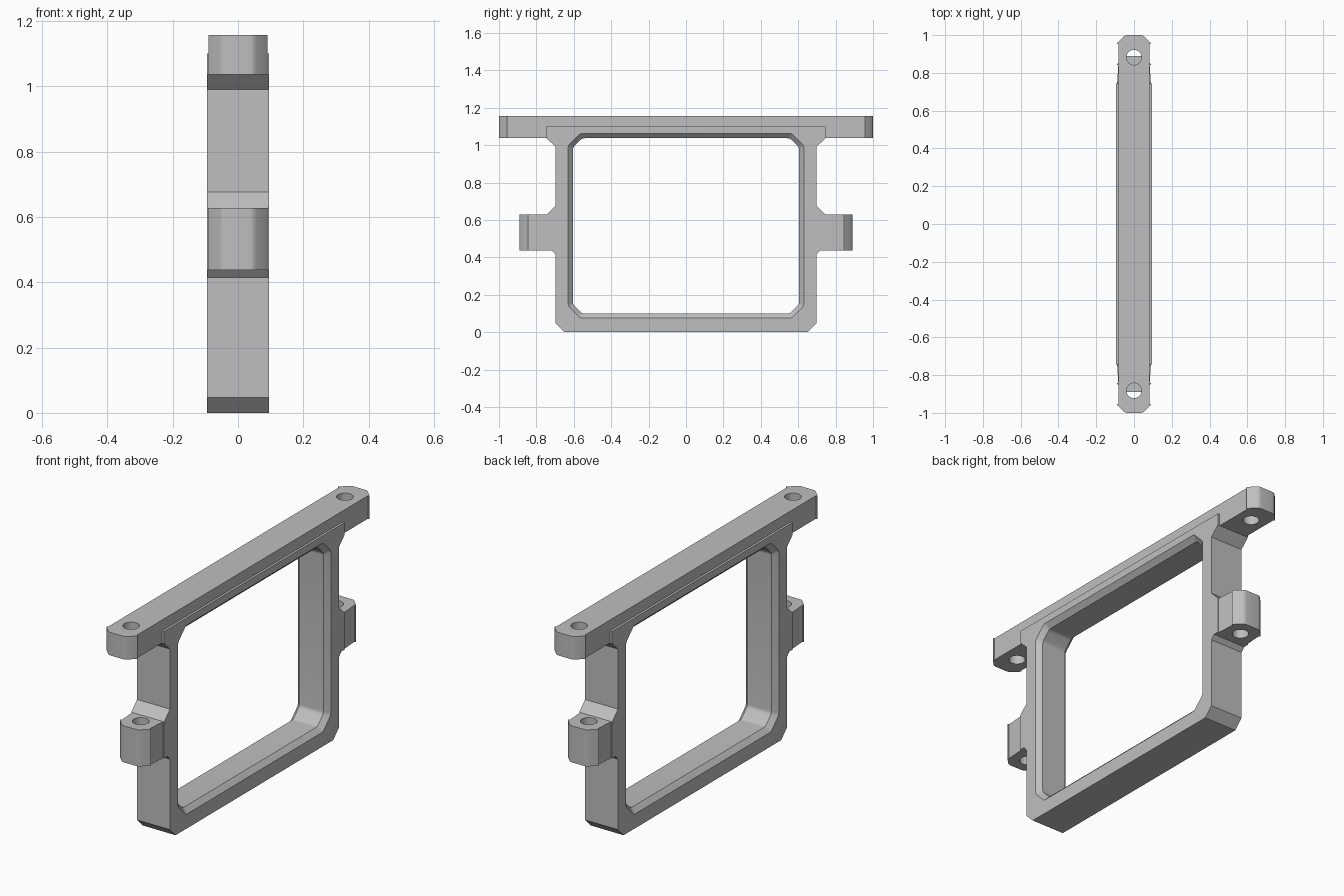
import bpy, bmesh
from mathutils import Vector

if "Cube" in bpy.data.objects:
    bpy.data.objects.remove(bpy.data.objects["Cube"])

HALF = 0.095            # half thickness of the bracket
BAR_LOW, BAR_TOP = 1.037, 1.157
LUG_LOW, LUG_TOP = 0.437, 0.628

grey = bpy.data.materials.new("plain grey")
grey.use_nodes = True
grey.diffuse_color = (0.52, 0.52, 0.52, 1)
grey.node_tree.nodes["Principled BSDF"].inputs["Base Color"].default_value = grey.diffuse_color


def soften(points, size=0.012, steps=3):
    """Round every corner of a closed outline slightly."""
    out = []
    for i, p in enumerate(points):
        p, a, b = Vector(p), Vector(points[i - 1]), Vector(points[(i + 1) % len(points)])
        start = p + (a - p).normalized() * min(size, (a - p).length * 0.4)
        end = p + (b - p).normalized() * min(size, (b - p).length * 0.4)
        for s in range(steps + 1):
            t = s / steps
            out.append(start * (1 - t) ** 2 + p * 2 * t * (1 - t) + end * t * t)
    return out


def loft(name, sections):
    """Solid through a list of closed sections with equal point counts."""
    bm = bmesh.new()
    loops = [[bm.verts.new(p) for p in sec] for sec in sections]
    for low, high in zip(loops, loops[1:]):
        for i in range(len(low)):
            j = (i + 1) % len(low)
            bm.faces.new((low[i], low[j], high[j], high[i]))
    bm.faces.new(loops[0][::-1])
    bm.faces.new(loops[-1])
    bmesh.ops.recalc_face_normals(bm, faces=bm.faces)
    mesh = bpy.data.meshes.new(name)
    bm.to_mesh(mesh)
    bm.free()
    mesh.materials.append(grey)
    obj = bpy.data.objects.new(name, mesh)
    bpy.context.collection.objects.link(obj)
    return obj


def plan_plate(name, y_in, y_out, low, high):
    """Plate seen from above, with clipped corners at its outer end."""
    c = 0.048
    tip = soften([(HALF, y_out - c), (HALF - c, y_out), (c - HALF, y_out), (-HALF, y_out - c)])
    # keep the inner end square; a full bar mirrors the tip instead
    if y_in < 0:
        pts = [(x, y) for x, y in tip] + [(-x, -y) for x, y in tip]
    else:
        pts = [(HALF, y_in)] + [(x, y) for x, y in tip] + [(-HALF, y_in)]
    return loft(name, [[(x, y, z) for x, y in pts] for z in (low, high)])


def opening(grow):
    """Window outline with clipped corners, offset outward by grow."""
    y, low, high, c = 0.605 + grow, 0.1 - grow, 1.037 + grow, 0.05 + 0.586 * grow
    return soften([(y, low + c), (y, high - c), (y - c, high), (c - y, high),
                   (-y, high - c), (-y, low + c), (c - y, low), (y - c, low)])


def combine(target, tool, operation):
    mod = target.modifiers.new(operation.title(), "BOOLEAN")
    mod.operation, mod.object, mod.solver = operation, tool, "EXACT"
    bpy.context.view_layer.objects.active = target
    bpy.ops.object.modifier_apply(modifier=mod.name)
    bpy.data.objects.remove(tool)


# Upright frame with gussets below the bar and above the lugs
side = [(0.65, 0), (0.697, 0.047), (0.697, 0.415), (0.717, LUG_LOW), (0.745, LUG_LOW),
        (0.745, LUG_TOP), (0.697, 0.676), (0.697, 0.99), (0.745, BAR_LOW), (0.745, 1.1)]
outline = side + [(-y, z) for y, z in reversed(side)]
frame = loft("bracket_frame", [[(x, y, z) for y, z in outline] for x in (-HALF, HALF)])

# Top bar and the two side lugs
combine(frame, plan_plate("top_bar", -1, 1, BAR_LOW, BAR_TOP), "UNION")
for sign in (1, -1):
    lug = plan_plate("side_lug", 0.66, 0.89, LUG_LOW, LUG_TOP)
    if sign < 0:
        for v in lug.data.vertices:
            v.co.x, v.co.y = -v.co.x, -v.co.y
    combine(frame, lug, "UNION")

# Window with a bevelled rim on both faces
stations = [(-0.12, 0.05), (-0.07, 0), (0.07, 0), (0.12, 0.05)]
window = loft("window_cutter", [[(x, y, z) for y, z in opening(g)] for x, g in stations])
combine(frame, window, "DIFFERENCE")

# Bolt holes through the bar ends and lugs
for sign in (1, -1):
    for y, low, high in ((0.882, BAR_LOW, BAR_TOP), (0.802, LUG_LOW, LUG_TOP)):
        bpy.ops.mesh.primitive_cylinder_add(vertices=32, radius=0.04, depth=high - low + 0.1,
                                            location=(0, sign * y, (low + high) / 2))
        drill = bpy.context.object
        drill.name = "hole_cutter"
        drill.data.materials.append(grey)
        combine(frame, drill, "DIFFERENCE")

bpy.ops.object.select_all(action="DESELECT")
frame.select_set(True)
bpy.context.view_layer.objects.active = frame
bpy.ops.object.shade_smooth_by_angle(angle=0.5)
